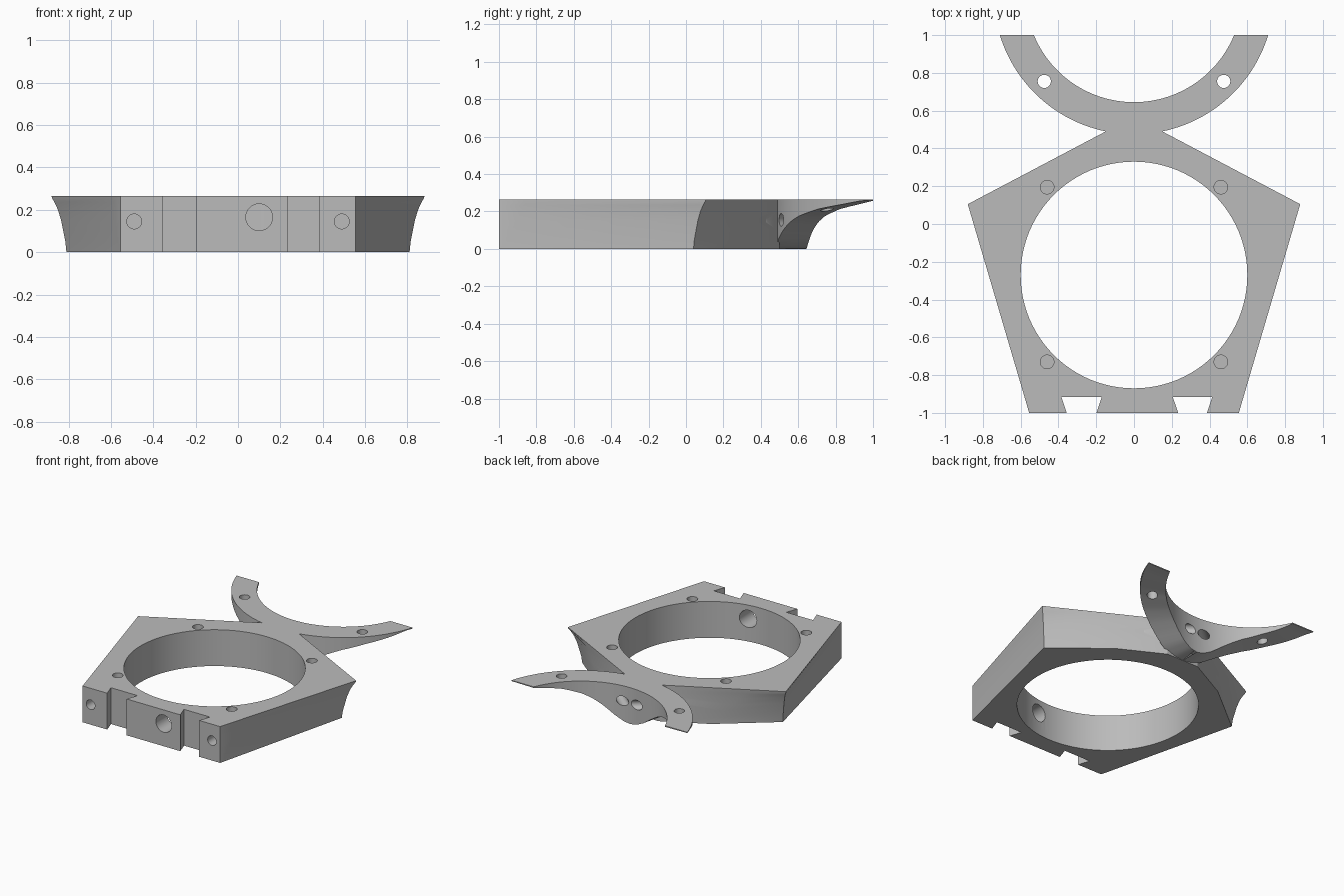
import bpy, bmesh, math
from mathutils import Vector

cube = bpy.data.objects.get("Cube")
if cube:
    bpy.data.objects.remove(cube)

HEIGHT = 0.265
RING_Y = 1.218          # centre of the open arc at the back

grey = bpy.data.materials.new("plain_grey")
grey.use_nodes = True
grey.diffuse_color = (0.5, 0.5, 0.5, 1)
grey.node_tree.nodes["Principled BSDF"].inputs["Base Color"].default_value = (0.5, 0.5, 0.5, 1)


def loft(name, rows, closed=False):
    """Skin a list of equal-length point loops; cap the ends."""
    bm = bmesh.new()
    loops = [[bm.verts.new(p) for p in row] for row in rows]
    n = len(rows[0])
    for a, b in zip(loops, loops[1:]):
        for i in range(n):
            j = (i + 1) % n
            bm.faces.new((a[i], a[j], b[j], b[i]))
    bm.faces.new(loops[0][::-1])
    bm.faces.new(loops[-1])
    bmesh.ops.recalc_face_normals(bm, faces=bm.faces)
    mesh = bpy.data.meshes.new(name)
    bm.to_mesh(mesh)
    bm.free()
    mesh.materials.append(grey)
    ob = bpy.data.objects.new(name, mesh)
    bpy.context.collection.objects.link(ob)
    return ob


def rod(name, start, end, radius, sides=32):
    """Cylinder between two points."""
    start, end = Vector(start), Vector(end)
    turn = (end - start).to_track_quat('Z', 'Y')
    ring = [turn @ Vector((radius * math.cos(k * math.tau / sides),
                           radius * math.sin(k * math.tau / sides), 0)) for k in range(sides)]
    return loft(name, [[start + p for p in ring], [end + p for p in ring]])


def combine(target, other, operation):
    other.hide_render = True
    mod = target.modifiers.new(operation.lower(), 'BOOLEAN')
    mod.operation = operation
    mod.solver = 'EXACT'
    mod.object = other
    bpy.context.view_layer.objects.active = target
    bpy.ops.object.modifier_apply(modifier=mod.name)
    bpy.data.objects.remove(other)


def lerp(a, b, t):
    return a + (b - a) * t


# Pentagonal body: side corners flare outwards towards the top
rows = []
for z, corner_x in [(0, .81), (.05, .815), (.1, .825), (.15, .835), (.2, .85),
                    (.235, .866), (.255, .878), (HEIGHT, .88)]:
    t = z / HEIGHT
    half = [(.555, -1),
            (lerp(.56, .599, t), lerp(-.983, -.85, t)),
            (corner_x, .105 - (.88 - corner_x) * .93),
            (lerp(.44, .66, t), lerp(.337, .221, t)),
            (.13, .5005)]
    outline = half + [(-x, y) for x, y in reversed(half)]
    rows.append([(x, y, z) for x, y in outline])
body = loft("pentagon_bracket", rows)

# Open arc with arms that thin out towards the tips
PROFILE = [(0, 0), (5, .008), (11.6, .04), (20, .1), (27, .143), (34, .175),
           (46.5, .213), (60, .24), (68, .258), (80, .26)]


def underside(angle):
    a = abs(angle)
    for (a0, z0), (a1, z1) in zip(PROFILE, PROFILE[1:]):
        if a <= a1:
            return lerp(z0, z1, (a - a0) / (a1 - a0))


def arc_point(radius, angle, z):
    r = math.radians(angle)
    return (radius * math.sin(r), RING_Y - radius * math.cos(r), z)


sections = []
STEPS = 36
for k in range(-STEPS, STEPS + 1):
    inner, outer = 67.6 * k / STEPS, 72.9 * k / STEPS
    sections.append([arc_point(.573, inner, underside(inner)),
                     arc_point(.743, outer, underside(outer)),
                     arc_point(.743, outer, HEIGHT),
                     arc_point(.573, inner, HEIGHT)])
arc = loft("arc_arms", sections)
combine(body, arc, 'UNION')

# Large central opening
combine(body, rod("opening", (0, -.27, -.1), (0, -.27, .4), .6, 96), 'DIFFERENCE')

# Dovetail slots in the front
for left, right in [(-.355, -.2), (.235, .385)]:
    shape = [(left + .006, -1.02), (right - .006, -1.02), (right + .03, -.915), (left - .03, -.915)]
    slot = loft("slot", [[(x, y, z) for x, y in shape] for z in (-.1, .4)])
    combine(body, slot, 'DIFFERENCE')

# Screw holes, arm holes, front holes and slanted neck holes
for s in (-1, 1):
    for y in (.195, -.73):
        combine(body, rod("screw_hole", (s * .46, y, .08), (s * .46, y, .4), .036), 'DIFFERENCE')
    combine(body, rod("arm_hole", (s * .475, .755, -.1), (s * .475, .755, .4), .035), 'DIFFERENCE')
    combine(body, rod("front_hole", (s * .49, -1.1, .145), (s * .49, -.82, .145), .035), 'DIFFERENCE')
    combine(body, rod("neck_hole", (s * .01, .69, .155), (s * .29, .45, .155), .034), 'DIFFERENCE')
combine(body, rod("cable_hole", (.1, -1.1, .165), (.1, -.7, .165), .063), 'DIFFERENCE')

# Smooth curved walls, keep hard edges
bpy.ops.object.select_all(action='DESELECT')
body.select_set(True)
bpy.context.view_layer.objects.active = body
bpy.ops.object.shade_smooth_by_angle(angle=math.radians(25))
